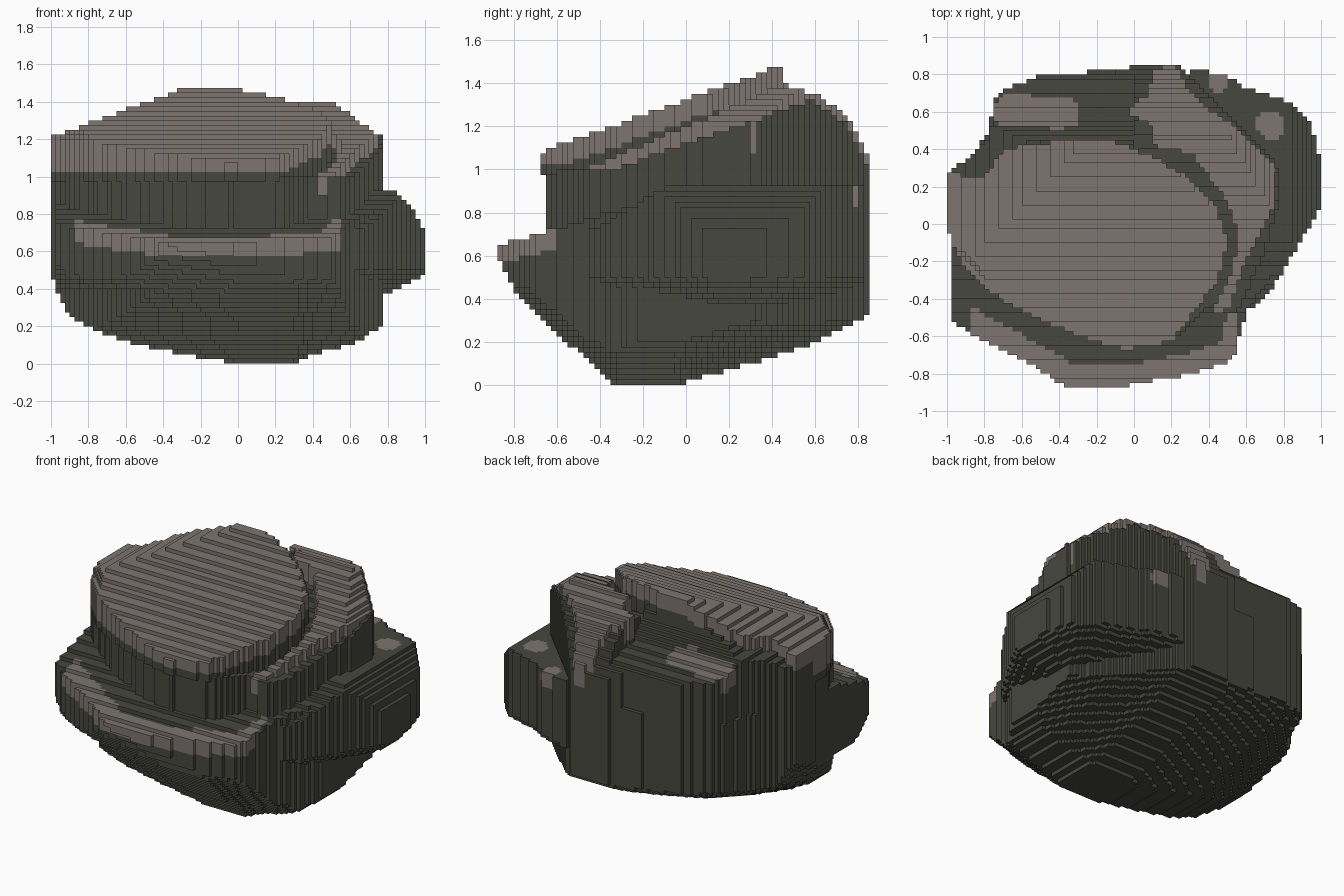
import bpy

cube = bpy.data.objects.get("Cube")
if cube:
    bpy.data.objects.remove(cube, do_unlink=True)

CELL = 0.025  # size of one block of the stepped rock


def make_material(name, colour):
    mat = bpy.data.materials.new(name)
    mat.use_nodes = True
    mat.diffuse_color = colour
    shader = next(n for n in mat.node_tree.nodes if n.type == "BSDF_PRINCIPLED")
    shader.inputs["Base Color"].default_value = colour
    shader.inputs["Roughness"].default_value = 0.9
    return mat


def inside(outline, x, y):
    """True when the point lies within the closed plan outline."""
    hit = False
    px, py = outline[-1]
    for qx, qy in outline:
        if (qy > y) != (py > y) and x < (px - qx) * (y - qy) / (py - qy) + qx:
            hit = not hit
        px, py = qx, qy
    return hit


def profile(points, t):
    """Height or scale read from a polyline, held flat past its ends."""
    if t <= points[0][0]:
        return points[0][1]
    for (a, va), (b, vb) in zip(points, points[1:]):
        if t <= b:
            return va + (vb - va) * (t - a) / (b - a)
    return points[-1][1]


# Plan outlines of the rock layers
BASE = [(-.98, .25), (-.85, .38), (-.78, .5), (-.73, .7), (-.5, .8), (-.1, .82),
        (.05, .86), (.22, .86), (.4, .72), (.62, .5), (.78, .3), (.78, -.2),
        (.6, -.47), (.53, -.73), (.3, -.8), (-.05, -.87), (-.37, -.87),
        (-.5, -.78), (-.85, -.6), (-.98, -.52)]
MIDDLE = [(-1, .27), (-.85, .38), (-.78, .45), (-.73, .7), (-.5, .8), (-.1, .81),
          (.05, .86), (.22, .86), (.4, .7), (.6, .5), (.77, .3),
          (.78, .15), (.7, -.15), (.55, -.48), (.4, -.45), (.2, -.62), (-.05, -.64),
          (-.3, -.58), (-.6, -.46), (-.9, -.25), (-.98, -.05)]
SLAB = [(-1.01, .27), (-.8, .25), (-.7, .4), (-.3, .46), (-.1, .44), (.1, .36),
        (.3, .25), (.45, .08), (.5, -.1), (.45, -.3), (.3, -.5), (.2, -.63),
        (-.05, -.67), (-.3, -.6), (-.6, -.47), (-.8, -.35), (-.93, -.2), (-1.01, 0)]
LEDGE = [(.42, -.47), (.51, -.46), (.6, -.2), (.75, .1), (.76, .3), (.55, .52),
         (.4, .62), (.27, .75), (.22, .86), (.1, .82), (.08, .7), (-.04, .6),
         (.1, .52), (.1, .42), (.3, .38), (.5, .12), (.56, -.08), (.52, -.25)]
BULGE = [(.4, -.5), (.55, -.5), (.72, -.38), (.86, -.15), (.98, .06), (1.01, .12),
         (1.01, .25), (.98, .42), (.93, .57), (.85, .65), (.6, .73), (.5, .79),
         (.3, .84)]

# Underside curves along each axis, the bulge width by height, the rear crest
UNDER_X = [(-.98, .4), (-.9, .25), (-.75, .17), (-.55, .1), (-.3, .05), (0, 0),
           (.3, 0), (.4, .05), (.6, .1), (.78, .2)]
UNDER_Y = [(-.87, .57), (-.8, .45), (-.7, .33), (-.55, .2), (-.45, .1), (-.33, 0),
           (-.05, 0), (.2, .07), (.4, .13), (.6, .2), (.75, .27), (.86, .33)]
BULGE_WIDTH = [(.38, .5), (.41, .65), (.45, .88), (.5, 1)]
CREST = [(.45, 1.4), (.6, 1.35), (.75, 1.25), (.86, 1.02)]


def slab_height(x, y):
    return min(1.325 + .36 * y, 1.58 + .37 * x, 1.5 - .35 * x, 2.2 + .9 * (x + y))


def middle_height(x, y):
    """Rear shoulder on one half, groove beside the ledge on the other."""
    if x < 0:
        drop = y - .56
        return min(1.18 + 1.1 * max(0, -drop) - .3 * max(0, drop),
                   slab_height(x, y) - .08)
    return min(max(1.12 + .35 * y, 1), 1.75 - .7 * x)


def bulge_height(x, y):
    return min(.93 - 5.75 * max(0, x - .8) ** 2, .98 + .6 * y)


def column(x, y):
    """Solid spans in one column: (part, bottom, top)."""
    spans = []
    under = profile(UNDER_X, x) + profile(UNDER_Y, y)
    if x + y < -1.1:
        under = max(under, .4)
    crest = profile(CREST, y)
    if inside(BASE, x, y):
        spans.append(("base", under, min(.9 + .29 * y, .85)))
    if inside(MIDDLE, x, y):
        spans.append(("middle", max(under, .4), min(middle_height(x, y), crest - .04)))
    if inside(SLAB, x, y):
        spans.append(("slab", .97, slab_height(x, y)))
    if inside(LEDGE, x, y):
        spans.append(("ledge", .9, min(1.2 + .42 * y, crest, 1.75 - .7 * x)))
    return spans


def near(x, y, z, spot, radius):
    return sum((a - b) ** 2 for a, b in zip((x, y, z), spot)) < radius ** 2


def is_pale(part, x, y, z, top):
    """Pale weathered stone lies on the slab, ledge, front lip and small patches."""
    if part == "slab":
        return z > max(1.03, top - (.2 if x < .1 and y < .1 else .1))
    if part == "ledge":
        return z > top - .15
    if part == "base":
        return (y < -.45 and -.88 < x < .56 and z > top - .09
                and not inside(BASE, x / .87, y / .87))
    if part == "middle":
        patch = ((x + .53) / .24) ** 4 + ((y - .6 + .05 * (x + .5)) / .085) ** 4
        return z > top - .1 and patch < 1
    return near(x, y, z, (.73, .53, .92), .08) or near(x, y, z, (.45, .77, .88), .07)


# Fill the block grid, each block marked pale (1) or dark (0)
blocks = {}
for i in range(-40, 40):
    for j in range(-36, 36):
        x, y = (i + .5) * CELL, (j + .5) * CELL
        spans = column(x, y)
        for k in range(60):
            z = (k + .5) * CELL
            for part, low, top in spans:
                if low < z < top:
                    blocks[i, j, k] = max(blocks.get((i, j, k), 0),
                                          int(is_pale(part, x, y, z, top)))
            if x > .25 and .38 < z < bulge_height(x, y) and (i, j, k) not in blocks:
                scale = profile(BULGE_WIDTH, z)
                if inside(BULGE, .6 + (x - .6) / scale, .2 + (y - .2) / scale):
                    blocks[i, j, k] = int(is_pale("bulge", x, y, z, z))

# Skin the blocks: keep only faces that meet open air
corners, faces, tints = {}, [], []
for cell, tint in blocks.items():
    for axis in range(3):
        u, v = (axis + 1) % 3, (axis + 2) % 3
        for side in (0, 1):
            other = list(cell)
            other[axis] += 2 * side - 1
            if tuple(other) in blocks:
                continue
            ring = []
            for du, dv in ((0, 0), (1, 0), (1, 1), (0, 1)):
                p = list(cell)
                p[axis] += side
                p[u] += du
                p[v] += dv
                ring.append(corners.setdefault(tuple(p), len(corners)))
            faces.append(ring if side else ring[::-1])
            tints.append(tint)

mesh = bpy.data.meshes.new("rock")
mesh.from_pydata([[c * CELL for c in p] for p in corners], [], faces)
mesh.materials.append(make_material("dark stone", (.062, .063, .05, 1)))
mesh.materials.append(make_material("pale stone", (.205, .178, .165, 1)))
mesh.polygons.foreach_set("material_index", tints)
mesh.update()
rock = bpy.data.objects.new("rock", mesh)
bpy.context.collection.objects.link(rock)
